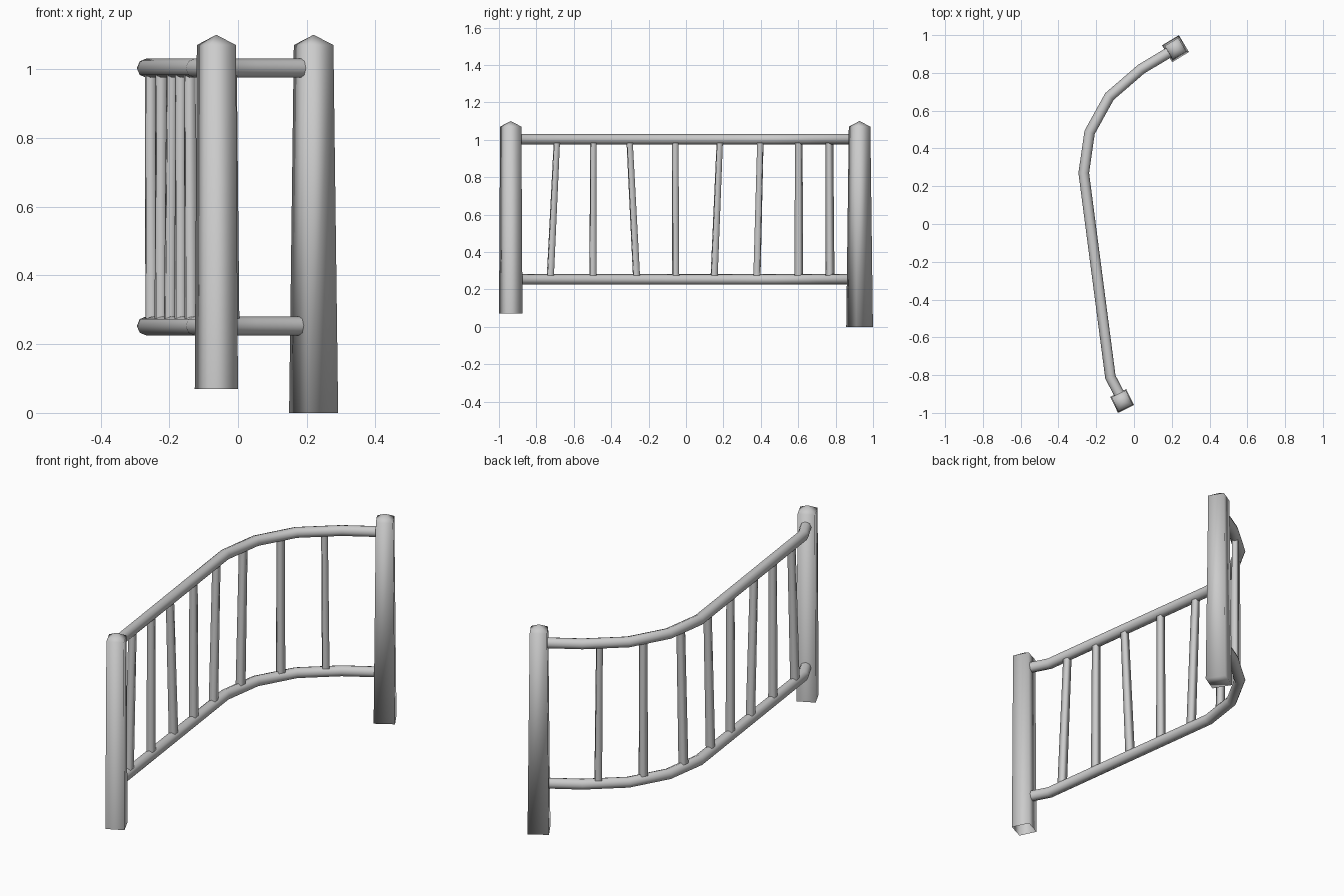
import bpy, bmesh, math
from mathutils import Vector

if "Cube" in bpy.data.objects:
    bpy.data.objects.remove(bpy.data.objects["Cube"])

# Plan path shared by rails and balusters
PATH = [(-0.065, -0.925), (-0.125, -0.81), (-0.266, 0.27), (-0.235, 0.485),
        (-0.13, 0.675), (0.038, 0.82), (0.205, 0.92)]


def finish(name, bm, angle):
    bmesh.ops.recalc_face_normals(bm, faces=bm.faces)
    me = bpy.data.meshes.new(name)
    bm.to_mesh(me)
    bm.free()
    ob = bpy.data.objects.new(name, me)
    bpy.context.collection.objects.link(ob)
    bpy.ops.object.select_all(action='DESELECT')
    bpy.context.view_layer.objects.active = ob
    ob.select_set(True)
    bpy.ops.object.shade_smooth_by_angle(angle=math.radians(angle))
    return ob


def square(bm, c, size, ang):
    r = size / math.sqrt(2)
    return [bm.verts.new((c[0] + r * math.cos(ang + math.pi / 4 + i * math.pi / 2),
                          c[1] + r * math.sin(ang + math.pi / 4 + i * math.pi / 2), c[2]))
            for i in range(4)]


def bridge(bm, a, b):
    n = len(a)
    for i in range(n):
        bm.faces.new((a[i], a[(i + 1) % n], b[(i + 1) % n], b[i]))


def path_at(y):
    for (x0, y0), (x1, y1) in zip(PATH, PATH[1:]):
        if y <= y1:
            t = (y - y0) / (y1 - y0)
            return x0 + t * (x1 - x0), math.atan2(y1 - y0, x1 - x0)


def post(name, x, y, z0, base, top, deg, closed):
    bm = bmesh.new()
    a = square(bm, (x, y, z0), base, math.radians(deg))
    b = square(bm, (x, y, 1.07), top, math.radians(deg))
    bridge(bm, a, b)
    tip = bm.verts.new((x, y, 1.1))
    for i in range(4):
        bm.faces.new((b[i], b[(i + 1) % 4], tip))
    if closed:
        bm.faces.new(a[::-1])
    finish(name, bm, 100)


def rail(name, z, r=0.028, sides=8):
    # Tube swept along the path with mitred bends
    bm = bmesh.new()
    pts = [Vector((x, y, z)) for x, y in PATH]
    rings = []
    for i, p in enumerate(pts):
        d0 = (p - pts[max(i - 1, 0)]).normalized() if i else (pts[1] - p).normalized()
        d1 = (pts[i + 1] - p).normalized() if i < len(pts) - 1 else d0
        t = (d0 + d1).normalized()
        n = Vector((t.y, -t.x, 0)) / t.dot(d0)
        ring = []
        for k in range(sides):
            a = 2 * math.pi * k / sides
            ring.append(bm.verts.new(p + n * r * math.cos(a) + Vector((0, 0, r * math.sin(a)))))
        rings.append(ring)
    for a, b in zip(rings, rings[1:]):
        bridge(bm, a, b)
    finish(name, bm, 60)


# End posts with pyramid caps
post("back_post", 0.22, 0.928, 0.0, 0.104, 0.084, 31, True)
post("front_post", -0.063, -0.937, 0.07, 0.094, 0.085, 26, False)

# Handrail and bottom rail
rail("top_rail", 1.003)
rail("bottom_rail", 0.253)

# Slightly leaning balusters: (bottom y, top y)
SPANS = [(-0.726, -0.69), (-0.498, -0.495), (-0.264, -0.302), (-0.055, -0.057),
         (0.15, 0.181), (0.379, 0.398), (0.603, 0.603), (0.77, 0.766)]
for i, (y0, y1) in enumerate(SPANS):
    bm = bmesh.new()
    x0, a0 = path_at(y0)
    x1, _ = path_at(y1)
    bridge(bm, square(bm, (x0, y0, 0.256), 0.034, a0),
           square(bm, (x1, y1, 1.0), 0.03, a0))
    finish(f"baluster_{i + 1}", bm, 100)
